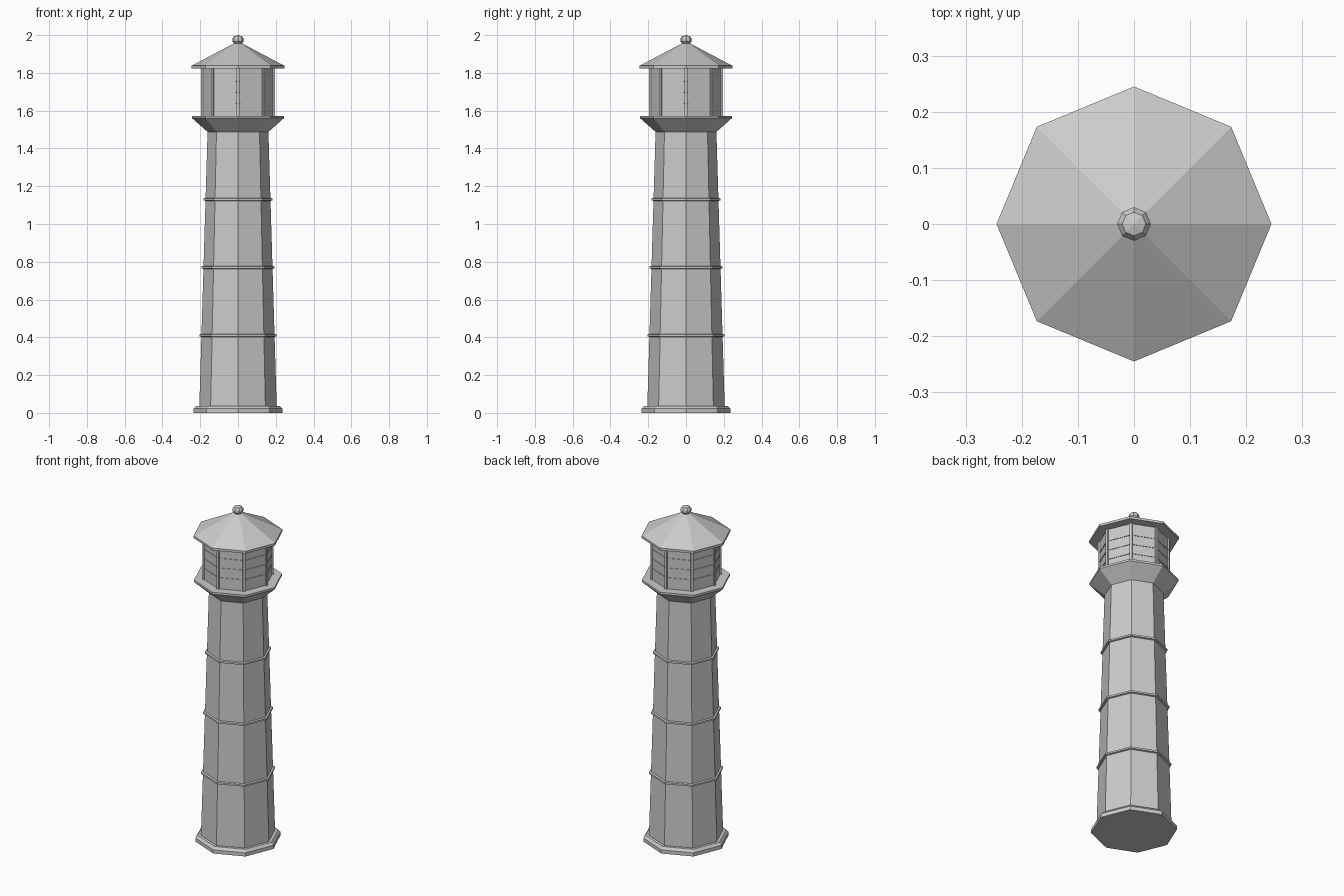
import bpy, bmesh
from math import sin, cos, pi

if "Cube" in bpy.data.objects:
    bpy.data.objects.remove(bpy.data.objects["Cube"])

SIDES = 8


def make(name, bm):
    bmesh.ops.recalc_face_normals(bm, faces=bm.faces)
    me = bpy.data.meshes.new(name)
    bm.to_mesh(me)
    bm.free()
    ob = bpy.data.objects.new(name, me)
    bpy.context.collection.objects.link(ob)
    return ob


def lathe(name, profile):
    """Eight-sided closed solid from (radius, z) points, corners on the axes."""
    bm = bmesh.new()
    rings = []
    for r, z in profile:
        if r == 0:
            rings.append([bm.verts.new((0, 0, z))] * SIDES)
        else:
            rings.append([bm.verts.new((r * cos(2 * pi * i / SIDES),
                                        r * sin(2 * pi * i / SIDES), z))
                          for i in range(SIDES)])
    for a, b in zip(rings, rings[1:]):
        for i in range(SIDES):
            j = (i + 1) % SIDES
            bm.faces.new(list(dict.fromkeys((a[i], a[j], b[j], b[i]))))
    for ring in (rings[0], rings[-1]):
        if ring[0] is not ring[1]:
            bm.faces.new(ring)
    return make(name, bm)


def box(name, size, radius, z, angle):
    """Box set out at a radius and turned to face outward."""
    bm = bmesh.new()
    bmesh.ops.create_cube(bm, size=1)
    bmesh.ops.scale(bm, vec=size, verts=bm.verts)
    ob = make(name, bm)
    ob.location = (radius * cos(angle), radius * sin(angle), z)
    ob.rotation_euler.z = angle
    return ob


# Foot and tapered shaft
lathe("foot", [(0.235, 0), (0.235, 0.022), (0.222, 0.037)])
lathe("shaft", [(0.205, 0.03), (0.161, 1.49)])

# Raised bands round the shaft
for n, (z, r) in enumerate([(0.41, 0.204), (0.77, 0.193), (1.13, 0.182)]):
    lathe(f"shaft_band_{n + 1}", [(r - 0.015, z - 0.009), (r, z - 0.005),
                                  (r, z + 0.005), (r - 0.015, z + 0.009)])

# Flared gallery
lathe("gallery", [(0.158, 1.485), (0.243, 1.56), (0.243, 1.572)])

# Lantern room with corner posts and glazing bars
R = 0.189
lathe("lantern_room", [(R, 1.565), (R, 1.83)])
apothem = R * cos(pi / SIDES)
for i in range(SIDES):
    corner = 2 * pi * i / SIDES
    box(f"lantern_post_{i + 1}", (0.014, 0.014, 0.26), 0.188, 1.697, corner)
    for k, z in enumerate((1.638, 1.696, 1.754)):
        box(f"glazing_bar_{i + 1}_{k + 1}", (0.006, 0.125, 0.006),
            apothem, z, corner + pi / SIDES)

# Roof and finial
lathe("roof", [(0.245, 1.824), (0.245, 1.838), (0.022, 1.956), (0, 1.958)])
lathe("finial", [(0.017, 1.945), (0.02, 1.955), (0.03, 1.966), (0.03, 1.981),
                 (0.021, 1.994), (0, 2.0)])
